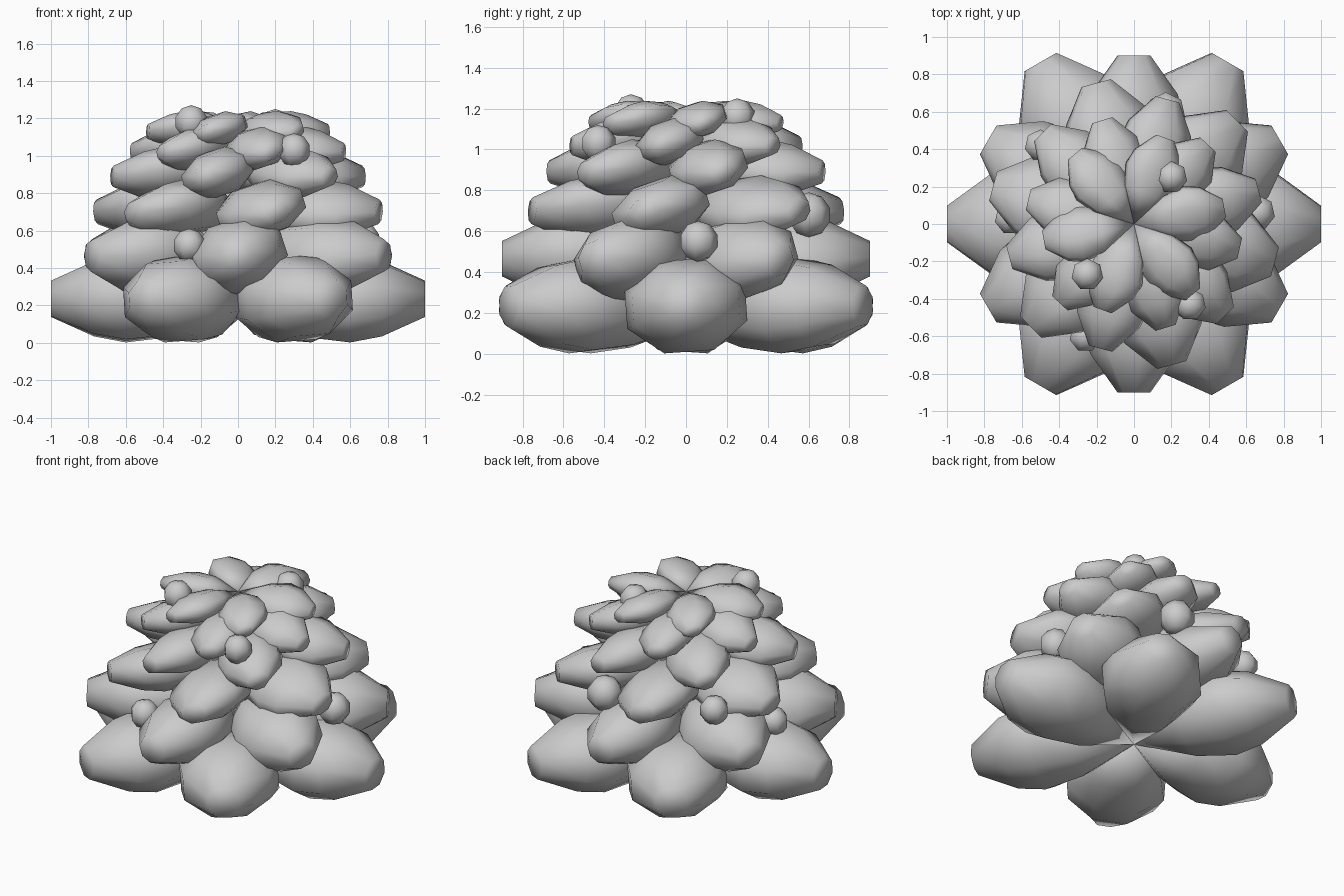
import bpy, bmesh
from math import sin, cos, pi, radians
from mathutils import Vector, Matrix

if "Cube" in bpy.data.objects:
    bpy.data.objects.remove(bpy.data.objects["Cube"])


def finish(bm, name, angle):
    bmesh.ops.recalc_face_normals(bm, faces=bm.faces)
    me = bpy.data.meshes.new(name)
    bm.to_mesh(me)
    bm.free()
    ob = bpy.data.objects.new(name, me)
    bpy.context.collection.objects.link(ob)
    bpy.ops.object.select_all(action='DESELECT')
    ob.select_set(True)
    bpy.context.view_layer.objects.active = ob
    bpy.ops.object.shade_smooth_by_angle(angle=radians(angle))
    return ob


# Leaf outline from root to tip: distance along leaf, width and height factors
PROFILE = [(0.36, 0.80, 0.88), (0.60, 1.02, 1.0), (0.77, 0.90, 0.86), (1.0, 0.33, 0.42)]
SIDES = 8


def add_leaf(bm, length, half_w, half_h, z, drop, angle, roll, root_drop):
    place = Matrix.Translation((0, 0, z)) @ Matrix.Rotation(angle, 4, 'Z')
    twist = Matrix.Rotation(roll, 4, 'X')      # each leaf leans to one side
    root = bm.verts.new((0, 0, z - root_drop))
    rings = []
    for t, w, h in PROFILE:
        ring = []
        for i in range(SIDES):
            a = 2 * pi * (i + 0.5) / SIDES
            p = twist @ Vector((length * t, half_w * w * cos(a) * 1.06,
                                half_h * h * sin(a) * 1.06))
            p.z -= drop * t
            ring.append(bm.verts.new(place @ p))
        rings.append(ring)
    for i in range(SIDES):
        j = (i + 1) % SIDES
        bm.faces.new((root, rings[0][i], rings[0][j]))
        for a, b in zip(rings, rings[1:]):
            bm.faces.new((a[i], b[i], b[j], a[j]))
    bm.faces.new(rings[-1])


# Tiers: length, half width, half height, height, tip drop, start angle, roll, root drop
TIERS = [
    (1.00, 0.295, 0.230, 0.235, 0.000, 0, 4, 0.10),
    (0.90, 0.255, 0.195, 0.465, 0.000, 30, 18, 0.04),
    (0.78, 0.24, 0.142, 0.725, 0.025, -15, 18, 0.03),
    (0.69, 0.19, 0.125, 0.935, 0.045, 15, 18, 0.0),
    (0.58, 0.165, 0.105, 1.065, 0.045, -13, 18, 0.0),
    (0.49, 0.15, 0.085, 1.155, 0.025, 10, 18, -0.01),
]
for n, (length, w, h, z, drop, start, roll, root) in enumerate(TIERS):
    bm = bmesh.new()
    for k in range(6):
        add_leaf(bm, length, w, h, z, drop, radians(start + 60 * k), radians(roll), root)
    finish(bm, f"leaf_tier_{n + 1}", 85)

# Buds tucked between the leaves
BUDS = [
    (-0.25, -0.27, 1.18, 0.09), (0.20, 0.25, 1.16, 0.09),
    (0.30, -0.43, 1.03, 0.09), (-0.26, -0.60, 0.52, 0.09),
    (0.66, 0.06, 0.55, 0.10), (0.17, 0.60, 0.68, 0.11),
    (-0.50, 0.42, 0.68, 0.09), (-0.66, 0.03, 0.50, 0.09),
]
for x, y, z, r in BUDS:
    bm = bmesh.new()
    bmesh.ops.create_uvsphere(bm, u_segments=7, v_segments=5, radius=r)
    bmesh.ops.translate(bm, verts=bm.verts, vec=(x, y, z))
    finish(bm, "bud", 85)
